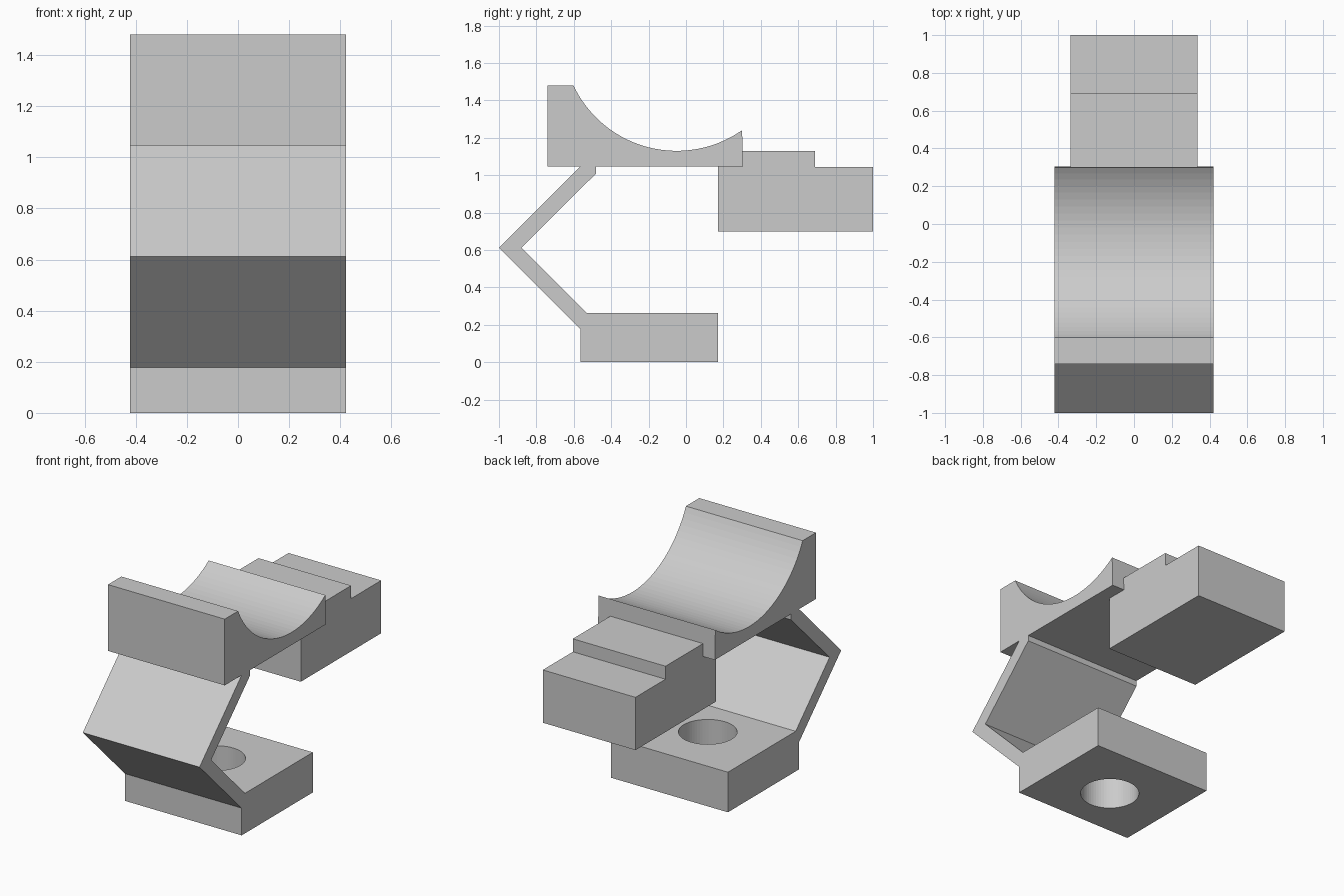
import bpy, bmesh
from math import atan2, cos, sin, pi

if "Cube" in bpy.data.objects:
    bpy.data.objects.remove(bpy.data.objects["Cube"])


def extrude_profile(name, points, half_width):
    """Solid from a (y, z) side profile, extruded symmetrically along x."""
    bm = bmesh.new()
    face = bm.faces.new([bm.verts.new((-half_width, y, z)) for y, z in points])
    res = bmesh.ops.extrude_face_region(bm, geom=[face])
    verts = [g for g in res["geom"] if isinstance(g, bmesh.types.BMVert)]
    bmesh.ops.translate(bm, vec=(2 * half_width, 0, 0), verts=verts)
    bmesh.ops.recalc_face_normals(bm, faces=bm.faces)
    mesh = bpy.data.meshes.new(name)
    bm.to_mesh(mesh)
    bm.free()
    obj = bpy.data.objects.new(name, mesh)
    bpy.context.collection.objects.link(obj)
    return obj


def arc(center, radius, start, end, steps):
    cy, cz = center
    angles = [start + (end - start) * i / steps for i in range(steps + 1)]
    return [(cy + radius * cos(a), cz + radius * sin(a)) for a in angles]


# Curved saddle on top
center, radius = (-0.05, 1.74), 0.61
start = atan2(1.24 - center[1], 0.30 - center[0])
end = atan2(1.48 - center[1], -0.602 - center[0])
curve = arc(center, radius, start, end, 28)
extrude_profile("saddle",
                [(-0.74, 1.48), (-0.74, 1.047), (0.305, 1.047)] + curve, 0.422)

# Stepped block behind the saddle
extrude_profile("rear_block",
                [(0.17, 0.70), (1.0, 0.70), (1.0, 1.045), (0.69, 1.045),
                 (0.69, 1.13), (0.30, 1.13), (0.30, 1.047), (0.17, 1.047)], 0.335)

# Bent arm and foot plate in one piece
foot = extrude_profile("bent_arm_and_foot",
                       [(-0.565, 0), (0.17, 0), (0.17, 0.262), (-0.53, 0.262),
                        (-0.88, 0.612), (-0.48, 1.01), (-0.48, 1.047),
                        (-0.565, 1.047), (-1.0, 0.612), (-0.565, 0.178)], 0.422)

# Bolt hole through the foot
bpy.ops.mesh.primitive_cylinder_add(vertices=64, radius=0.174, depth=0.5,
                                    location=(0, -0.225, 0.13))
cutter = bpy.context.object
cutter.name = "hole_cutter"
cutter.hide_render = True
mod = foot.modifiers.new("hole", 'BOOLEAN')
mod.operation = 'DIFFERENCE'
mod.solver = 'EXACT'
mod.object = cutter
bpy.context.view_layer.objects.active = foot
bpy.ops.object.modifier_apply(modifier=mod.name)
bpy.data.objects.remove(cutter)
